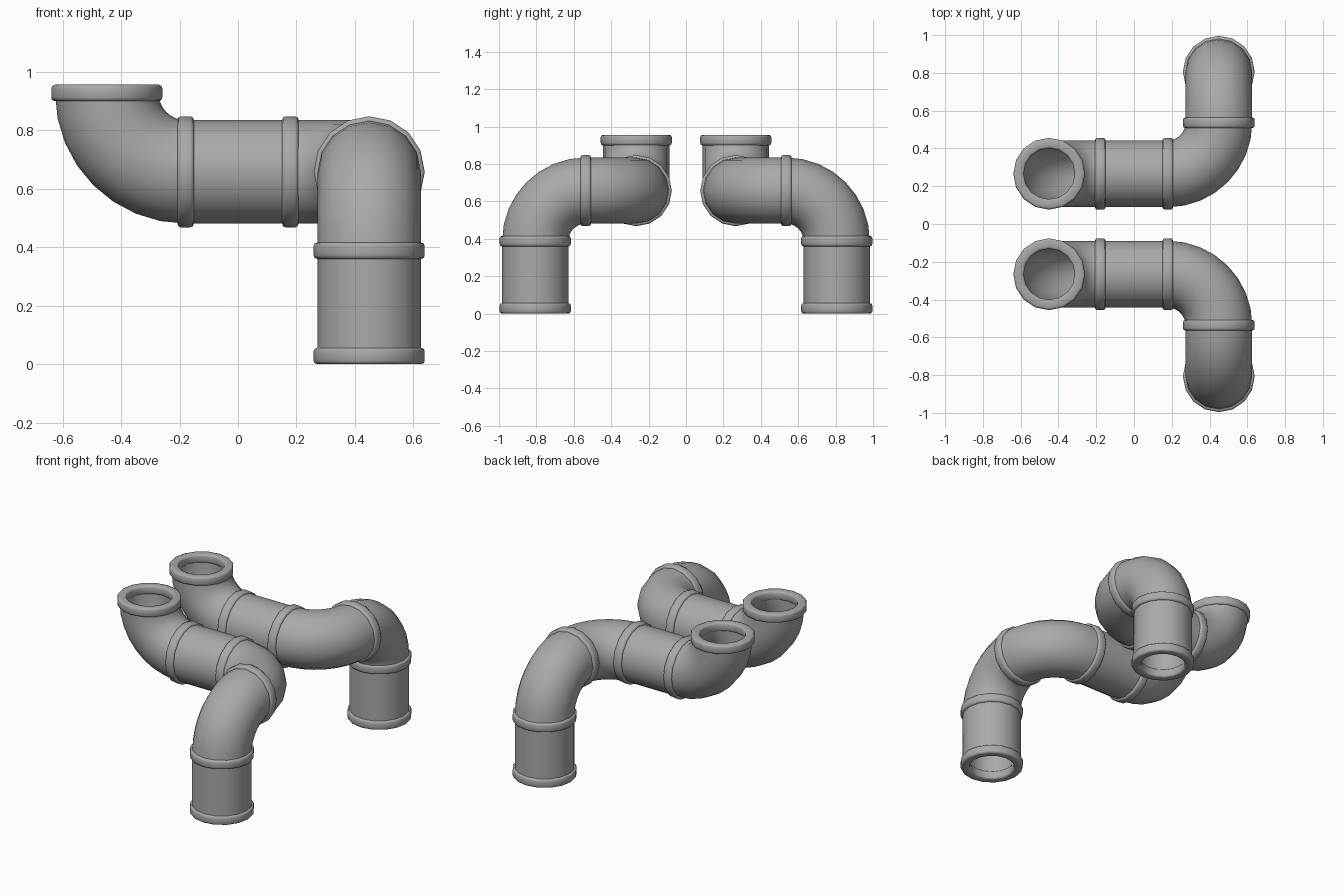
import bpy, bmesh
from math import sin, cos, pi, radians
from mathutils import Vector

if "Cube" in bpy.data.objects:
    bpy.data.objects.remove(bpy.data.objects["Cube"])

SIDES = 16
PIPE_R, BORE_R = 0.177, 0.14        # pipe outside and inside radius
COLLAR_R, LIP_R = 0.19, 0.135       # collar outside and inside radius
HALF_W, ROUND = 0.028, 0.012        # collar half width and edge rounding
BEND = 0.27                         # bend radius of every elbow
X, Y, Z = Vector((1, 0, 0)), Vector((0, 1, 0)), Vector((0, 0, 1))

grey = bpy.data.materials.new("pipe grey")
grey.use_nodes = True
colour = (0.4, 0.4, 0.4, 1)
grey.diffuse_color = colour
grey.node_tree.nodes["Principled BSDF"].inputs["Base Color"].default_value = colour


def sweep(name, stations, side):
    """Join rings (centre, axis u, axis v, radius) into a closed hollow shell."""
    bm = bmesh.new()
    rings = []
    for centre, u, v, r in stations:
        ring = []
        for i in range(SIDES):
            a = 2 * pi * i / SIDES
            p = centre + r * (cos(a) * u + sin(a) * v)
            ring.append(bm.verts.new((p.x, p.y * side, p.z)))
        rings.append(ring)
    for k, a in enumerate(rings):
        b = rings[(k + 1) % len(rings)]
        for i in range(SIDES):
            j = (i + 1) % SIDES
            bm.faces.new((a[i], a[j], b[j], b[i]))
    bmesh.ops.recalc_face_normals(bm, faces=bm.faces)
    mesh = bpy.data.meshes.new(name)
    bm.to_mesh(mesh)
    bm.free()
    mesh.materials.append(grey)
    obj = bpy.data.objects.new(name, mesh)
    bpy.context.collection.objects.link(obj)
    bpy.ops.object.select_all(action='DESELECT')
    obj.select_set(True)
    bpy.context.view_layer.objects.active = obj
    bpy.ops.object.shade_smooth_by_angle(angle=radians(50))


def cross_axes(axis):
    return [d for d in (X, Y, Z) if abs(d.dot(axis)) < 0.5]


def straight(name, start, end, side):
    u, v = cross_axes((end - start).normalized())
    sweep(name, [(start, u, v, PIPE_R), (end, u, v, PIPE_R),
                 (end, u, v, BORE_R), (start, u, v, BORE_R)], side)


def collar(name, centre, axis, side):
    u, v = cross_axes(axis)
    profile = []
    for sx, base, sr in ((-1, COLLAR_R, -1), (1, COLLAR_R, -1),
                         (1, LIP_R, 1), (-1, LIP_R, 1)):
        # rounded corner of the collar section
        corner = []
        for t in (0, pi / 4, pi / 2):
            corner.append((sx * (HALF_W - ROUND * (1 - cos(t))),
                           base + sr * ROUND * (1 - sin(t))))
        if sx * sr > 0:
            corner.reverse()
        if sx * sr < 0 and sx > 0:
            corner.reverse()
            corner = corner
        elif sx * sr < 0:
            corner.reverse()
        # run the corners in one direction round the section
        outer_first = (sx, sr) in ((-1, -1), (1, 1))
        corner.sort(key=lambda c: c[1], reverse=not outer_first)
        if sr > 0:
            corner.sort(key=lambda c: c[1], reverse=True)
            if sx < 0:
                corner.reverse()
        profile += corner
    sweep(name, [(centre + axis * d, u, v, r) for d, r in profile], side)


def elbow(name, pivot, from_dir, to_dir, side, steps=8):
    """Quarter bend round a pivot, from one direction to another."""
    normal = from_dir.cross(to_dir)
    spokes = [from_dir * cos(t) + to_dir * sin(t)
              for t in (pi / 2 * k / steps for k in range(steps + 1))]
    outer = [(pivot + s * BEND, s, normal, PIPE_R) for s in spokes]
    inner = [(pivot + s * BEND, s, normal, BORE_R) for s in reversed(spokes)]
    sweep(name, outer + inner, side)


# centre line joints of one pipe run, from the raised mouth to the foot
H, LANE, IN = 0.658, 0.266, 0.179
mouth = Vector((-IN - BEND, LANE, H + BEND))
run_a = Vector((-IN, LANE, H))
run_b = Vector((IN, LANE, H))
turn = Vector((IN + BEND, LANE + BEND, H))
drop = Vector((IN + BEND, LANE + 2 * BEND, H - BEND))
foot = Vector((drop.x, drop.y, HALF_W))

for label, side in (("back", 1), ("front", -1)):
    elbow(label + "_mouth_elbow", run_a + Z * BEND, -X, -Z, side)
    straight(label + "_middle_pipe", run_a, run_b, side)
    elbow(label + "_side_elbow", run_b + Y * BEND, -Y, X, side)
    elbow(label + "_down_elbow", turn - Z * BEND, Z, Y, side)
    straight(label + "_leg_pipe", drop, foot, side)
    for part, point, axis in (("mouth", mouth, Z), ("inner", run_a, X),
                              ("outer", run_b, X), ("turn", turn, Y),
                              ("drop", drop, Z), ("foot", foot, Z)):
        collar(label + "_" + part + "_collar", point, axis, side)
